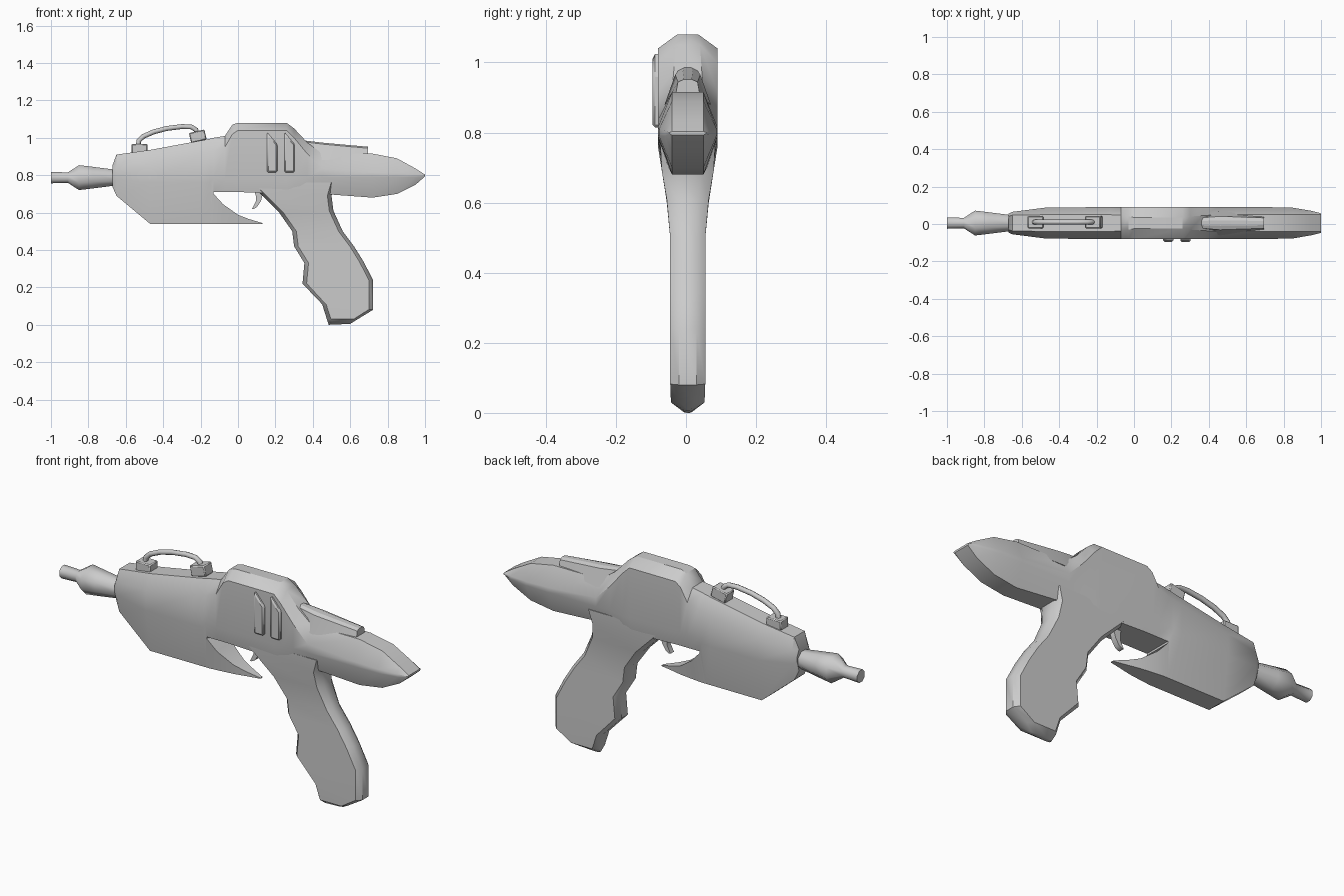
import bpy, bmesh, math
from mathutils import Vector

CY = 0.005  # mid plane of the model


def finish(name, bm, angle=35):
    bmesh.ops.recalc_face_normals(bm, faces=bm.faces)
    me = bpy.data.meshes.new(name)
    bm.to_mesh(me)
    bm.free()
    ob = bpy.data.objects.new(name, me)
    bpy.context.collection.objects.link(ob)
    bpy.ops.object.select_all(action='DESELECT')
    ob.select_set(True)
    bpy.context.view_layer.objects.active = ob
    bpy.ops.object.shade_smooth_by_angle(angle=math.radians(angle))
    return ob


def loft(name, rings, angle=35):
    """Skin a list of equal-length point rings and cap both ends."""
    bm = bmesh.new()
    vr = [[bm.verts.new(p) for p in r] for r in rings]
    n = len(vr[0])
    for a, b in zip(vr, vr[1:]):
        for i in range(n):
            j = (i + 1) % n
            bm.faces.new((a[i], a[j], b[j], b[i]))
    bm.faces.new(vr[0])
    bm.faces.new(vr[-1])
    return finish(name, bm, angle)


def x_ring(x, half):
    """Closed symmetric ring at x from (half width, z) points, top to bottom."""
    return ([(x, CY + w, z) for w, z in half] +
            [(x, CY - w, z) for w, z in reversed(half)])


# Main body: x, top z, shoulder drop, mid z, bottom z, half width, top half, bottom half
body = [
    (-0.672, 0.85, 0.03, 0.79, 0.74, 0.050, 0.035, 0.035),
    (-0.65, 0.91, 0.06, 0.78, 0.69, 0.060, 0.042, 0.042),
    (-0.47, 0.935, 0.07, 0.76, 0.54, 0.083, 0.045, 0.050),
    (-0.20, 0.985, 0.07, 0.76, 0.54, 0.085, 0.045, 0.050),
    (-0.15, 0.995, 0.07, 0.76, 0.54, 0.085, 0.045, 0.050),
    (-0.13, 1.00, 0.07, 0.78, 0.71, 0.085, 0.045, 0.072),
    (-0.07, 1.01, 0.06, 0.78, 0.71, 0.085, 0.042, 0.072),
    (-0.03, 1.07, 0.05, 0.78, 0.71, 0.085, 0.035, 0.072),
    (0.00, 1.08, 0.04, 0.78, 0.71, 0.085, 0.030, 0.072),
    (0.26, 1.08, 0.04, 0.78, 0.70, 0.085, 0.030, 0.072),
    (0.30, 1.05, 0.05, 0.78, 0.70, 0.085, 0.035, 0.070),
    (0.37, 0.975, 0.06, 0.79, 0.70, 0.085, 0.040, 0.062),
    (0.45, 0.915, 0.08, 0.79, 0.70, 0.085, 0.045, 0.055),
    (0.72, 0.915, 0.10, 0.79, 0.68, 0.085, 0.045, 0.045),
    (0.85, 0.89, 0.08, 0.79, 0.70, 0.082, 0.045, 0.045),
    (0.95, 0.835, 0.03, 0.79, 0.75, 0.065, 0.045, 0.045),
    (1.00, 0.803, 0.003, 0.797, 0.793, 0.052, 0.045, 0.045),
]
loft("body", [x_ring(x, [(wt, zt), (hw, zt - d), (hw, zm), (wb, zb)])
              for x, zt, d, zm, zb, hw, wt, wb in body])

# Trigger guard hook under the body
hook = [(-0.16, 0.72, 0.075, 0.05), (-0.13, 0.70, 0.072, 0.05),
        (-0.08, 0.645, 0.062, 0.045), (0.0, 0.588, 0.04, 0.035),
        (0.06, 0.565, 0.025, 0.022), (0.13, 0.544, 0.008, 0.008)]
loft("trigger_guard", [x_ring(x, [(wt, zt), (wb, 0.54)]) for x, zt, wt, wb in hook])

# Grip: front x, front z, back x, back z, half width
grip = [
    (0.06, 0.76, 0.52, 0.76, 0.078), (0.12, 0.70, 0.50, 0.69, 0.074),
    (0.22, 0.60, 0.51, 0.61, 0.060), (0.29, 0.50, 0.56, 0.50, 0.050),
    (0.30, 0.42, 0.62, 0.42, 0.050), (0.355, 0.33, 0.67, 0.34, 0.050),
    (0.345, 0.22, 0.722, 0.24, 0.050), (0.45, 0.11, 0.722, 0.08, 0.050),
    (0.475, 0.03, 0.64, 0.03, 0.048), (0.485, 0.0, 0.60, 0.005, 0.010),
]


def grip_ring(fx, fz, bx, bz, hw):
    f, b = Vector((fx, CY, fz)), Vector((bx, CY, bz))
    side = Vector((0, hw, 0))
    d = (b - f).normalized() * 0.022
    edge = side * 0.5
    return [f - edge, f + d - side, b - d - side, b - edge,
            b + edge, b - d + side, f + d + side, f + edge]


loft("grip", [grip_ring(*g) for g in grip], 40)

# Barrel: octagonal turned profile
barrel = [(-1.0, 0.033), (-0.91, 0.030), (-0.85, 0.072), (-0.78, 0.063), (-0.65, 0.045)]
loft("barrel", [[(x, CY + r * math.cos(math.tau * (i + .5) / 8),
                  0.787 + r * math.sin(math.tau * (i + .5) / 8)) for i in range(8)]
                for x, r in barrel], 50)

# Raised rear sight block on the tail
sight = [(0.36, 0.985, 0.028, 0.035, 0.90), (0.46, 0.973, 0.036, 0.066, 0.88),
         (0.695, 0.952, 0.028, 0.036, 0.90)]
loft("rear_sight", [x_ring(x, [(wt * 0.4, zt), (wt, zt - 0.008), (wb, zb)])
                    for x, zt, wt, wb, zb in sight], 20)


def bevel(ob, width):
    m = ob.modifiers.new("bevel", 'BEVEL')
    m.width, m.segments = width, 1


# Two slanted vents on the near side only
for i, x in enumerate((0.155, 0.248)):
    pts = [(x, 1.03), (x + 0.055, 0.965), (x + 0.055, 0.815), (x, 0.815)]
    bevel(loft(f"side_vent_{i + 1}", [[(a, y, b) for a, b in pts] for y in (-0.06, -0.095)]), 0.007)

# Feet of the carry handle
for name, x, z, tilt in (("handle_foot_front", -0.527, 0.94, 0), ("handle_foot_rear", -0.215, 1.008, -0.23)):
    bm = bmesh.new()
    bmesh.ops.create_cube(bm, size=1)
    bmesh.ops.scale(bm, vec=(0.085, 0.066, 0.055), verts=bm.verts)
    ob = finish(name, bm)
    ob.location = (x, CY + 0.005, z)
    ob.rotation_euler.y = tilt
    bevel(ob, 0.005)


def tube(name, pts, y, r):
    """Eight-sided tube following x, z points."""
    cu = bpy.data.curves.new(name, 'CURVE')
    cu.dimensions = '3D'
    cu.bevel_depth, cu.bevel_resolution, cu.use_fill_caps = r, 2, True
    sp = cu.splines.new('POLY')
    sp.points.add(len(pts) - 1)
    for p, (x, z) in zip(sp.points, pts):
        p.co = (x, y, z, 1)
    ob = bpy.data.objects.new(name, cu)
    bpy.context.collection.objects.link(ob)


# Carry handle bar
tube("handle_bar", [(-0.535, 0.95), (-0.53, 0.985), (-0.505, 1.008), (-0.45, 1.032), (-0.38, 1.05),
                    (-0.30, 1.06), (-0.25, 1.058), (-0.225, 1.043), (-0.215, 1.01)], CY + 0.005, 0.013)

# Curved trigger
trig = [(0.085, 0.135, 0.72), (0.095, 0.13, 0.69), (0.095, 0.122, 0.66), (0.08, 0.102, 0.63), (0.075, 0.085, 0.62)]
loft("trigger", [[(a, CY - .014, z), (b, CY - .014, z), (b, CY + .014, z), (a, CY + .014, z)]
                 for a, b, z in trig])
